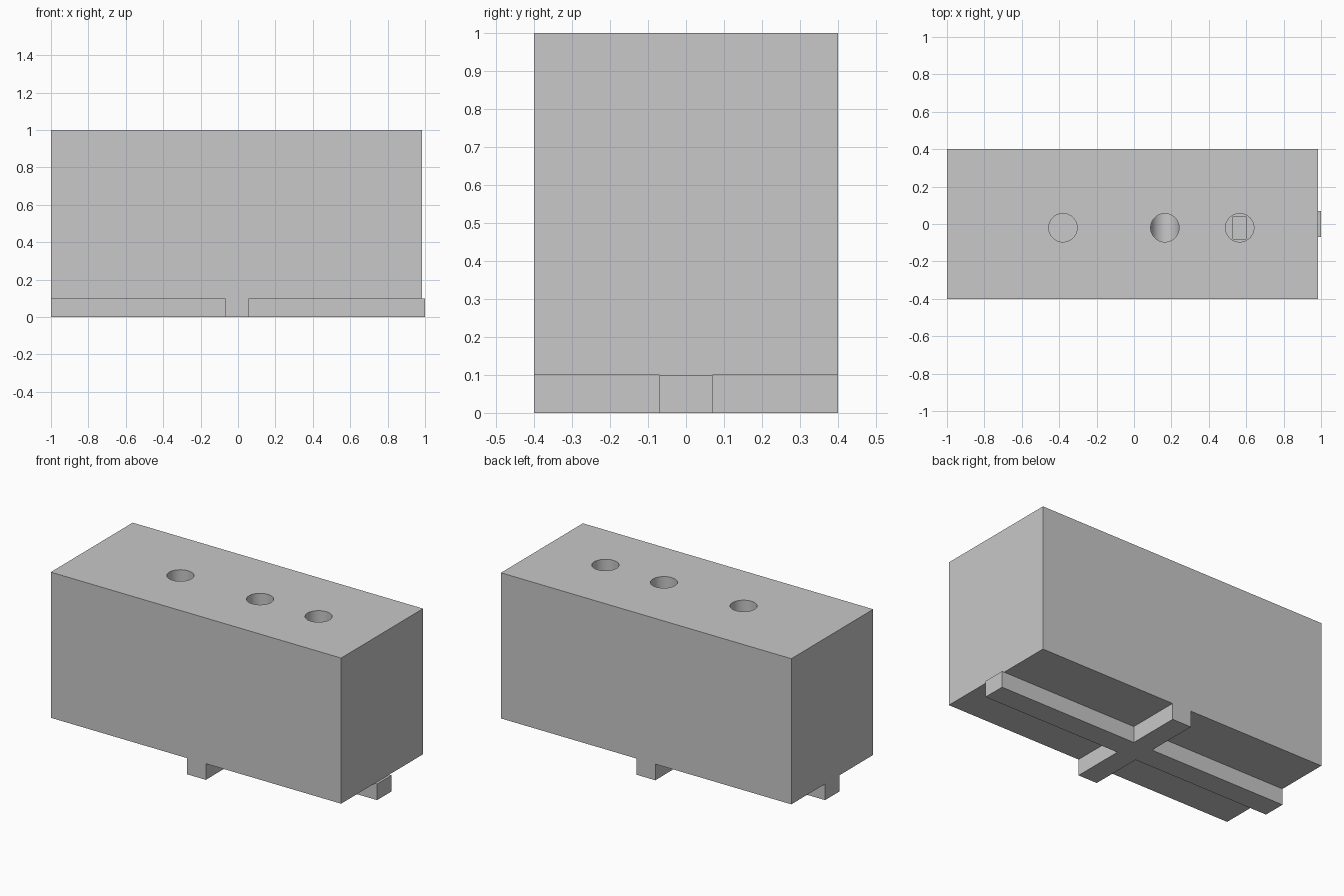
import bpy, bmesh
from mathutils import Matrix, Vector

cube = bpy.data.objects.get("Cube")
if cube:
    bpy.data.objects.remove(cube, do_unlink=True)

grey = bpy.data.materials.new("plain grey")
grey.use_nodes = True
colour = (0.58, 0.58, 0.58, 1)
grey.diffuse_color = colour
grey.node_tree.nodes["Principled BSDF"].inputs["Base Color"].default_value = colour


def make_object(name, bm):
    bmesh.ops.recalc_face_normals(bm, faces=bm.faces)
    mesh = bpy.data.meshes.new(name)
    bm.to_mesh(mesh)
    bm.free()
    mesh.materials.append(grey)
    obj = bpy.data.objects.new(name, mesh)
    bpy.context.collection.objects.link(obj)
    return obj


def box(name, low, high):
    low, high = Vector(low), Vector(high)
    bm = bmesh.new()
    place = Matrix.Translation((low + high) / 2) @ Matrix.Diagonal((*(high - low), 1))
    bmesh.ops.create_cube(bm, size=1, matrix=place)
    return make_object(name, bm)


def cylinder(name, radius, depth, place):
    bm = bmesh.new()
    bmesh.ops.create_cone(bm, cap_ends=True, segments=48, radius1=radius,
                          radius2=radius, depth=depth, matrix=place)
    return make_object(name, bm)


def combine(target, tool, operation):
    mod = target.modifiers.new(operation.lower(), 'BOOLEAN')
    mod.operation, mod.solver, mod.object = operation, 'EXACT', tool
    bpy.context.view_layer.objects.active = target
    bpy.ops.object.modifier_apply(modifier=mod.name)
    bpy.data.objects.remove(tool, do_unlink=True)


# Main block with a crossed pair of locating ribs underneath
block = box("body_block", (-1, -0.4, 0.1), (0.985, 0.4, 1))
combine(block, box("cross_rib", (-0.07, -0.4, 0), (0.06, 0.4, 0.2)), 'UNION')
combine(block, box("long_rib", (-1, -0.07, 0), (1, 0.07, 0.1)), 'UNION')

# Three blind holes in the top
hole_y, radius, floor = -0.02, 0.076, 0.5
for x in (-0.38, 0.165, 0.565):
    place = Matrix.Translation((x, hole_y, (floor + 1.1) / 2))
    combine(block, cylinder("hole", radius, 1.1 - floor, place), 'DIFFERENCE')

# Rounded trough at the bottom of the middle hole
lying = Matrix.Translation((0.165, hole_y, floor)) @ Matrix.Rotation(1.5707963, 4, 'X')
combine(block, cylinder("trough", radius, 0.16, lying), 'DIFFERENCE')

# Narrow slot at the bottom of the last hole
combine(block, box("slot", (0.53, -0.08, 0.4), (0.6, 0.04, 0.55)), 'DIFFERENCE')

bpy.ops.object.select_all(action='DESELECT')
block.select_set(True)
bpy.context.view_layer.objects.active = block
bpy.ops.object.shade_smooth_by_angle(angle=0.52)
